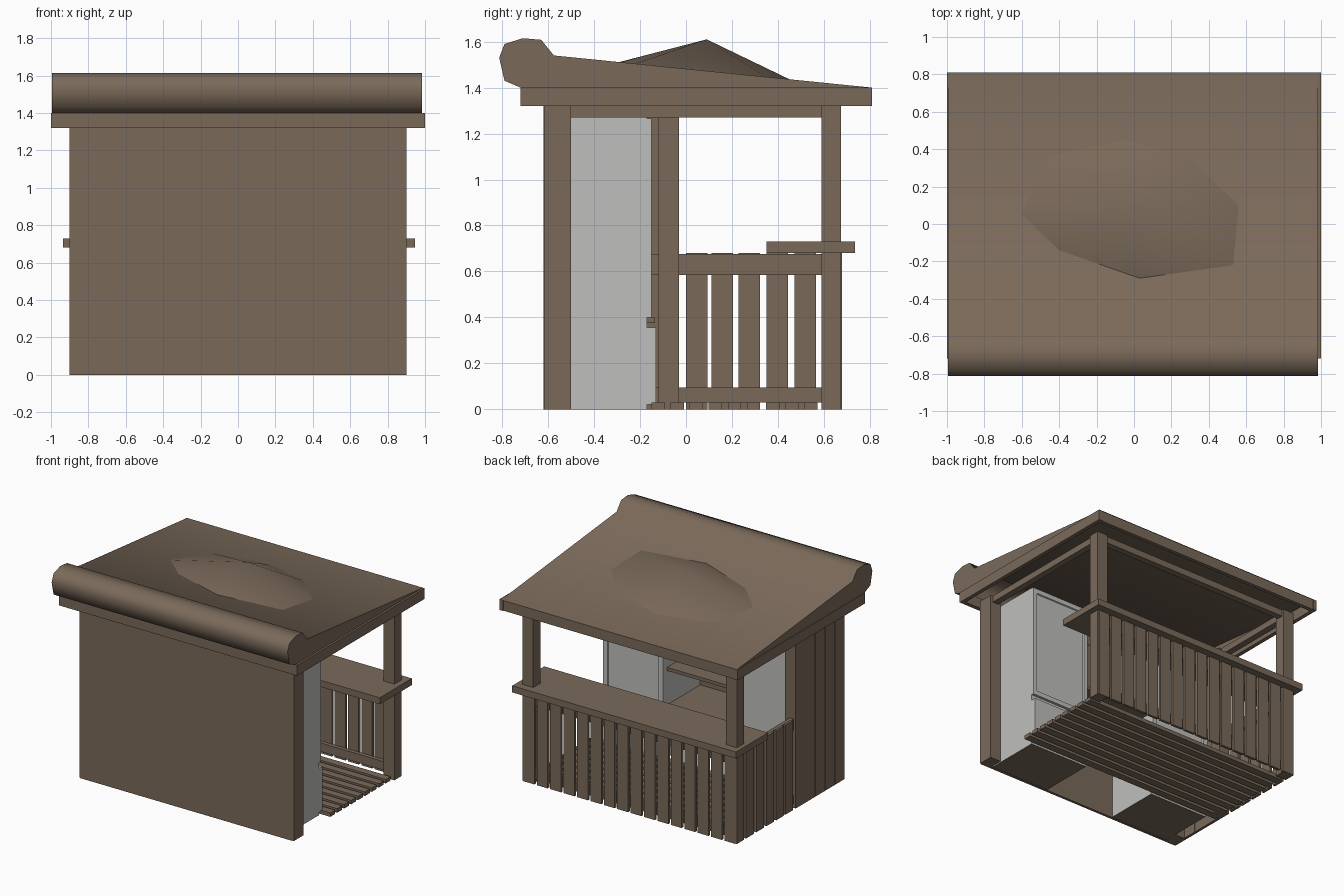
import bpy, bmesh, math

if "Cube" in bpy.data.objects:
    bpy.data.objects.remove(bpy.data.objects["Cube"])

def material(name, rgb):
    m = bpy.data.materials.new(name)
    m.diffuse_color = (*rgb, 1)
    m.use_nodes = True
    m.node_tree.nodes["Principled BSDF"].inputs["Base Color"].default_value = m.diffuse_color
    return m

BROWN = material("brown wood", (0.195, 0.143, 0.102))
GREY = material("light grey", (0.52, 0.52, 0.51))

def finish(bm, name, mats):
    me = bpy.data.meshes.new(name)
    bm.to_mesh(me)
    bm.free()
    for m in mats:
        me.materials.append(m)
    ob = bpy.data.objects.new(name, me)
    bpy.context.collection.objects.link(ob)
    return ob

def add_box(bm, x0, x1, y0, y1, z0, z1):
    vs = bmesh.ops.create_cube(bm, size=1)["verts"]
    for v in vs:
        v.co = ((x0, x1)[v.co.x > 0], (y0, y1)[v.co.y > 0], (z0, z1)[v.co.z > 0])
    return vs

def boxes(name, dims, mat=BROWN):
    bm = bmesh.new()
    for d in dims:
        add_box(bm, *d)
    return finish(bm, name, [mat])

def smooth(ob, angle):
    bpy.ops.object.select_all(action='DESELECT')
    ob.select_set(True)
    bpy.context.view_layer.objects.active = ob
    bpy.ops.object.shade_smooth_by_angle(angle=math.radians(angle))

# Solid front wall and posts
boxes("front_wall", [(-0.89, 0.89, -0.62, -0.60, 0, 1.32)])
for side, s in (("left", -1), ("right", 1)):
    a, b = sorted((s * 0.81, s * 0.90))
    boxes(side + "_front_post", [(a, b, -0.615, -0.50, 0, 1.32)])
    boxes(side + "_back_post", [(a, b, 0.59, 0.675, 0, 1.32)])
    a, b = sorted((s * 0.83, s * 0.88))
    boxes(side + "_top_beam", [(a, b, -0.50, 0.59, 1.27, 1.32)])
    a, b = sorted((s * 0.97, s * 1.0))
    boxes(side + "_roof_fascia", [(a, b, -0.72, 0.81, 1.32, 1.40)])
boxes("left_middle_post", [(-0.90, -0.81, -0.12, -0.03, 0, 1.32)])
boxes("back_top_beam", [(-0.81, 0.81, 0.61, 0.66, 1.27, 1.32)])
boxes("front_roof_fascia", [(-0.97, 0.97, -0.72, -0.69, 1.32, 1.40)])
boxes("back_roof_fascia", [(-0.97, 0.97, 0.775, 0.805, 1.32, 1.40)])

# Left side: full height boards at the front, low boards at the back, rails
boxes("left_tall_boards", [(-0.90, -0.88, y, y + 0.113, 0, 1.32)
                           for y in (-0.497, -0.38, -0.263)] +
      [(-0.90, -0.88, -0.15, -0.12, 0, 1.32)])
boxes("left_low_boards", [(-0.90, -0.88, y, y + 0.093, 0, 0.68)
                          for y in (0.0, 0.112, 0.228, 0.35, 0.473)])
boxes("left_rails", [(-0.88, -0.85, -0.15, 0.59, 0.03, 0.095),
                     (-0.88, -0.85, -0.15, 0.59, 0.585, 0.675)])

# Back boards and rails
pitch = 1.8 / 16
boxes("back_boards", [(-0.89 + i * pitch, -0.89 + i * pitch + 0.091, 0.66, 0.68, 0, 0.68)
                      for i in range(16)])
boxes("back_rails", [(-0.81, 0.81, 0.63, 0.66, 0.03, 0.095),
                     (-0.81, 0.81, 0.63, 0.66, 0.585, 0.675)])

# Serving counter and floor boards
boxes("counter", [(-0.935, 0.945, 0.35, 0.735, 0.68, 0.73)])
boxes("floor_boards", [(-0.87, 0.88, -0.15 + i * 0.083, -0.15 + i * 0.083 + 0.058, 0, 0.03)
                       for i in range(9)])

# Two refrigerators with doors; undersides are brown
for side, x0, x1 in (("right", 0.30, 0.80), ("left", -0.80, -0.30)):
    bm = bmesh.new()
    add_box(bm, x0, x1, -0.595, -0.17, 0, 1.27)
    add_box(bm, x0, x1, -0.17, -0.13, 0.02, 0.355)
    add_box(bm, x0, x1, -0.17, -0.15, 0.40, 1.265)
    bm.normal_update()
    door = max((f for f in bm.faces if f.normal.y > 0.9 and f.calc_center_median().z > 0.7),
               key=lambda f: f.calc_center_median().y)
    bmesh.ops.inset_individual(bm, faces=[door], thickness=0.05, depth=0)
    bmesh.ops.inset_individual(bm, faces=[door], thickness=0.006, depth=-0.008)
    bm.normal_update()
    for f in bm.faces:
        if f.normal.z < -0.9 and f.calc_center_median().z < 0.01:
            f.material_index = 1
    finish(bm, side + "_refrigerator", [GREY, BROWN])

# Worktop and shelf between the refrigerators
boxes("worktop", [(-0.30, 0.30, -0.60, -0.135, 0.375, 0.40)])
boxes("wall_shelf", [(-0.30, 0.30, -0.60, -0.20, 0.66, 0.685)])

# Sloping roof with a rolled front edge, open underneath
profile = [(0.81, 1.40), (-0.575, 1.54), (-0.63, 1.608), (-0.71, 1.615), (-0.79, 1.59),
           (-0.813, 1.53), (-0.79, 1.43), (-0.72, 1.40)]
bm = bmesh.new()
ends = [[bm.verts.new((x, y, z)) for y, z in profile] for x in (-0.995, 0.985)]
n = len(profile)
sides = [bm.faces.new((ends[0][i], ends[0][(i + 1) % n], ends[1][(i + 1) % n], ends[1][i]))
         for i in range(n)]
for e in ends:
    bm.faces.new(e)
bmesh.ops.recalc_face_normals(bm, faces=bm.faces[:])
bmesh.ops.delete(bm, geom=[sides[-1]], context='FACES_ONLY')
smooth(finish(bm, "roof", [BROWN]), 62)

# Raised bump on the roof
outline = [(-0.60, 0.05), (-0.47, 0.36), (-0.05, 0.45), (0.30, 0.35),
           (0.56, 0.10), (0.53, -0.22), (0.03, -0.29), (-0.40, -0.14)]
bm = bmesh.new()
rim = [bm.verts.new((x, y, 1.40 + (0.81 - y) * 0.1011)) for x, y in outline]
apex = bm.verts.new((0.02, 0.09, 1.61))
for i in range(len(rim)):
    bm.faces.new((apex, rim[(i + 1) % len(rim)], rim[i]))
bm.normal_update()
for f in bm.faces:
    if f.normal.z < 0:
        f.normal_flip()
smooth(finish(bm, "roof_bump", [BROWN]), 60)
